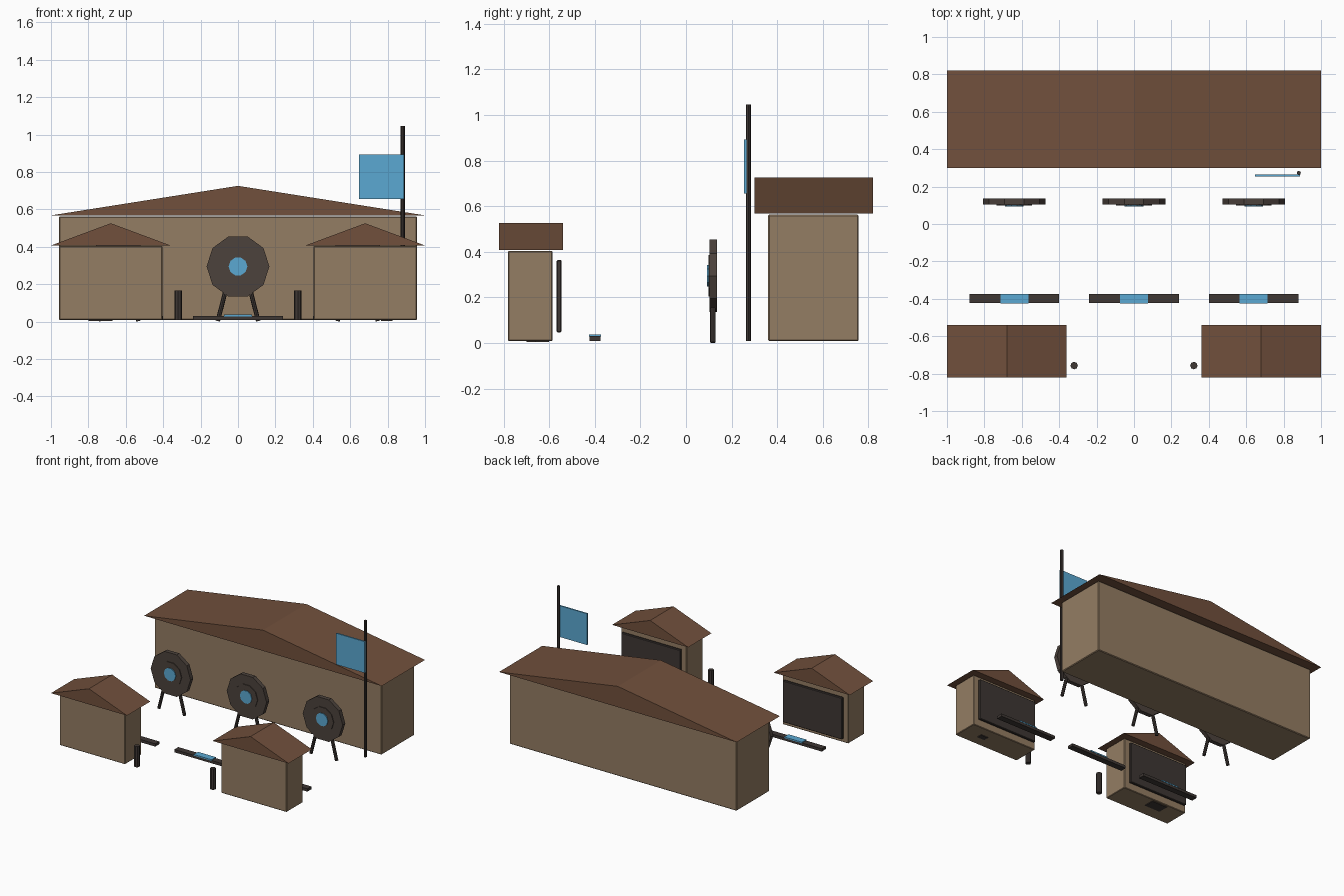
import bpy, bmesh, math
from mathutils import Vector, Matrix

if "Cube" in bpy.data.objects:
    bpy.data.objects.remove(bpy.data.objects["Cube"])


def material(name, r, g, b):
    lin = [((c / 255 + 0.055) / 1.055) ** 2.4 for c in (r, g, b)]
    m = bpy.data.materials.new(name)
    m.diffuse_color = (*lin, 1)
    m.use_nodes = True
    m.node_tree.nodes["Principled BSDF"].inputs["Base Color"].default_value = m.diffuse_color
    return m


TAN = material("tan wall", 148, 125, 99)
ROOF = material("brown roof", 113, 80, 60)
BLUE = material("blue cloth", 91, 169, 210)
DARK = material("dark wood", 62, 55, 52)
STRAW = material("target brown", 76, 66, 60)


def finish(bm, name, mat):
    bmesh.ops.recalc_face_normals(bm, faces=bm.faces)
    me = bpy.data.meshes.new(name)
    bm.to_mesh(me)
    bm.free()
    me.materials.append(mat)
    ob = bpy.data.objects.new(name, me)
    bpy.context.collection.objects.link(ob)
    return ob


def box(name, mat, x, y, z, bevel=0.0):
    """Box from (min, max) ranges, with an optional small chamfer."""
    bm = bmesh.new()
    size = [b - a for a, b in (x, y, z)]
    mid = [(a + b) / 2 for a, b in (x, y, z)]
    bmesh.ops.create_cube(bm, size=1, matrix=Matrix.Translation(mid) @ Matrix.Diagonal((*size, 1)))
    if bevel:
        bmesh.ops.bevel(bm, geom=bm.edges[:], offset=bevel, segments=1, affect='EDGES')
    return finish(bm, name, mat)


def rod(name, mat, a, b, radius, sides=8, spin=0.0):
    """Prism with a regular cross-section running from a to b."""
    a, b = Vector(a), Vector(b)
    rot = (b - a).to_track_quat('Z', 'Y').to_matrix().to_4x4()
    bm = bmesh.new()
    bmesh.ops.create_cone(bm, cap_ends=True, segments=sides, radius1=radius, radius2=radius,
                          depth=(b - a).length,
                          matrix=Matrix.Translation((a + b) / 2) @ rot @ Matrix.Rotation(spin, 4, 'Z'))
    return finish(bm, name, mat)


def gable_roof(name, cx, half, y, z):
    """Triangular prism with its ridge running front to back."""
    bm = bmesh.new()
    face = bm.faces.new([bm.verts.new(p) for p in
                         ((cx - half, y[0], z[0]), (cx + half, y[0], z[0]), (cx, y[0], z[1]))])
    ext = bmesh.ops.extrude_face_region(bm, geom=[face])
    verts = [g for g in ext["geom"] if isinstance(g, bmesh.types.BMVert)]
    bmesh.ops.translate(bm, verts=verts, vec=(0, y[1] - y[0], 0))
    if face.is_valid and len(bm.faces) == 4:
        bm.faces.new(face.verts)
    return finish(bm, name, ROOF)


# Long hall at the back
box("hall_walls", TAN, (-0.956, 0.956), (0.36, 0.757), (0.009, 0.563), 0.005)
gable_roof("hall_roof", 0, 1.0, (0.30, 0.82), (0.568, 0.726))

# Two small booths at the front, each with a dark opening facing the range
for side, s in (("left", -1), ("right", 1)):
    cx = 0.68 * s
    box(f"{side}_booth_walls", TAN, (cx - 0.276, cx + 0.276), (-0.781, -0.585), (0.009, 0.404), 0.004)
    gable_roof(f"{side}_booth_roof", cx, 0.32, (-0.82, -0.54), (0.407, 0.526))
    box(f"{side}_booth_opening", DARK, (cx - 0.25, cx + 0.25), (-0.567, -0.546), (0.047, 0.364), 0.004)
    # Gate post beside the booth
    rod(f"{side}_gate_post", DARK, (0.32 * s, -0.757, 0.009), (0.32 * s, -0.757, 0.166), 0.02)

# Goods inside the booths, showing through the floors
box("left_booth_crate", DARK, (-0.80, -0.67), (-0.68, -0.60), (0.004, 0.10))
box("right_booth_crate", DARK, (0.765, 0.825), (-0.70, -0.66), (0.004, 0.10))

# Three lanes, each with a standing target and a shooting line
for lane, cx in (("left", -0.64), ("middle", 0.0), ("right", 0.64)):
    for part, mat, r, front, back in (("disc", STRAW, 0.168, 0.104, 0.136),
                                      ("ring", STRAW, 0.095, 0.098, 0.106),
                                      ("bullseye", BLUE, 0.05, 0.093, 0.100)):
        rod(f"{lane}_target_{part}", mat, (cx, back, 0.295), (cx, front, 0.295), r, 10,
            math.pi / 2)
    for side, s in (("left", -1), ("right", 1)):
        rod(f"{lane}_target_{side}_leg", DARK, (cx + 0.108 * s, 0.118, 0.003),
            (cx + 0.068 * s, 0.118, 0.16), 0.012)
    box(f"{lane}_line_plank", DARK, (cx - 0.24, cx + 0.24), (-0.423, -0.375), (0.009, 0.030))
    box(f"{lane}_line_marker", BLUE, (cx - 0.075, cx + 0.075), (-0.425, -0.373), (0.028, 0.037))

# Flagpole and flag
rod("flagpole", DARK, (0.881, 0.273, 0.009), (0.881, 0.273, 1.046), 0.011)
box("flag", BLUE, (0.647, 0.887), (0.254, 0.265), (0.655, 0.893))
